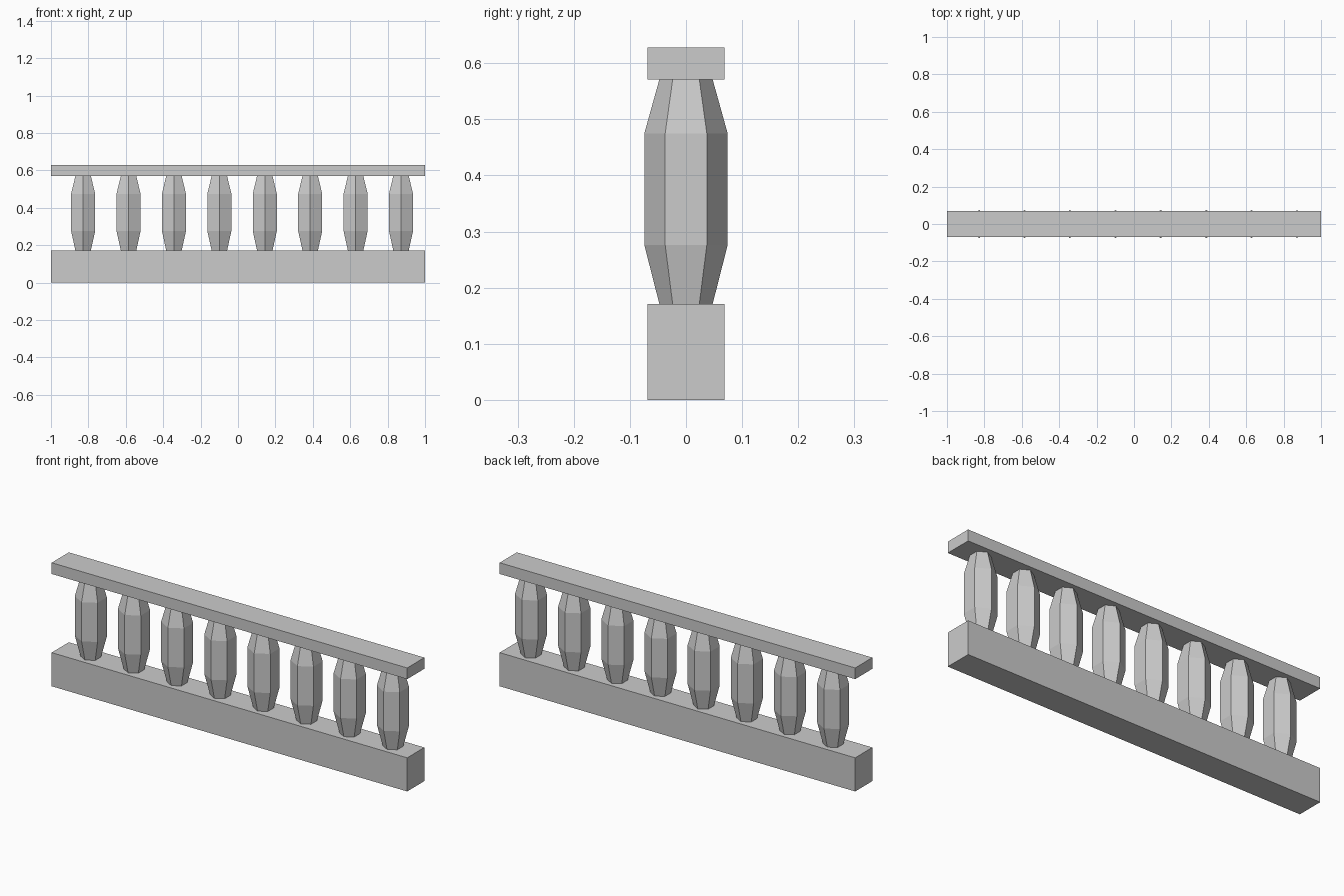
import bpy, bmesh, math

if "Cube" in bpy.data.objects:
    bpy.data.objects.remove(bpy.data.objects["Cube"])

RAIL_HALF_DEPTH = 0.069
COUNT, FIRST_X, STEP = 8, -0.828, 0.2428
# Baluster profile: (radius, height)
PROFILE = [(0.0475, 0.171), (0.0742, 0.276), (0.0742, 0.475), (0.0475, 0.571)]


def add_object(name, bm):
    bmesh.ops.recalc_face_normals(bm, faces=bm.faces)
    mesh = bpy.data.meshes.new(name)
    bm.to_mesh(mesh)
    bm.free()
    obj = bpy.data.objects.new(name, mesh)
    bpy.context.collection.objects.link(obj)
    return obj


def rail(name, z0, z1):
    bm = bmesh.new()
    bmesh.ops.create_cube(bm, size=1)
    for v in bm.verts:
        v.co.x *= 2
        v.co.y *= 2 * RAIL_HALF_DEPTH
        v.co.z = z1 if v.co.z > 0 else z0
    return add_object(name, bm)


def lathe(name, profile, sides):
    # Stacked rings with a corner facing front and back
    bm = bmesh.new()
    rings = []
    for r, z in profile:
        angles = [math.pi / 2 + math.tau * i / sides for i in range(sides)]
        rings.append([bm.verts.new((r * math.cos(a), r * math.sin(a), z)) for a in angles])
    for low, high in zip(rings, rings[1:]):
        for i in range(sides):
            j = (i + 1) % sides
            bm.faces.new((low[i], low[j], high[j], high[i]))
    bm.faces.new(rings[0][::-1])
    bm.faces.new(rings[-1])
    return add_object(name, bm)


# Base and handrail
rail("base_rail", 0.0, 0.171)
rail("hand_rail", 0.571, 0.628)

# Row of six-sided balusters sharing one mesh
first = lathe("baluster_1", PROFILE, 6)
first.location.x = FIRST_X
for i in range(1, COUNT):
    copy = bpy.data.objects.new(f"baluster_{i + 1}", first.data)
    copy.location.x = FIRST_X + i * STEP
    bpy.context.collection.objects.link(copy)
